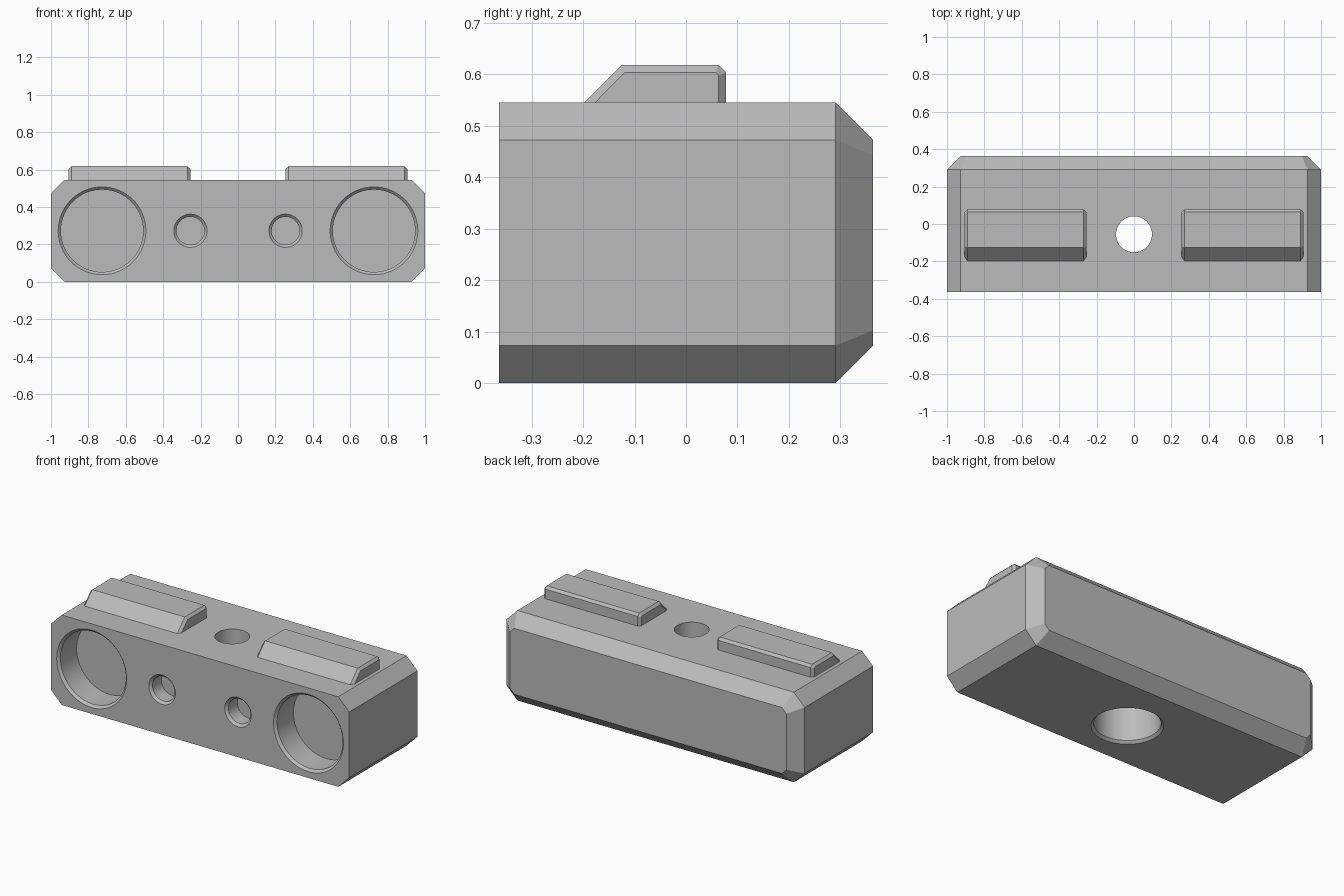
import bpy, bmesh, math
from mathutils import Matrix, Vector

if "Cube" in bpy.data.objects:
    bpy.data.objects.remove(bpy.data.objects["Cube"])

grey = bpy.data.materials.new("plain_grey")
grey.use_nodes = True
grey.diffuse_color = (0.5, 0.5, 0.5, 1)
grey.node_tree.nodes["Principled BSDF"].inputs["Base Color"].default_value = (0.5, 0.5, 0.5, 1)


def loft(name, rings):
    """Closed solid through rings that share one point count."""
    bm = bmesh.new()
    loops = [[bm.verts.new(p) for p in ring] for ring in rings]
    n = len(loops[0])
    for a, b in zip(loops, loops[1:]):
        for i in range(n):
            j = (i + 1) % n
            bm.faces.new((a[i], a[j], b[j], b[i]))
    bm.faces.new(loops[0])
    bm.faces.new(loops[-1])
    bmesh.ops.recalc_face_normals(bm, faces=bm.faces)
    mesh = bpy.data.meshes.new(name)
    bm.to_mesh(mesh)
    bm.free()
    mesh.materials.append(grey)
    obj = bpy.data.objects.new(name, mesh)
    bpy.context.collection.objects.link(obj)
    return obj


def octagon(y, half_w, half_h, cut):
    """Chamfered rectangle standing at depth y."""
    corners = []
    for sx, sz in ((1, 1), (-1, 1), (-1, -1), (1, -1)):
        pair = [(half_w, half_h - cut), (half_w - cut, half_h)]
        if sx * sz < 0:
            pair.reverse()
        corners += [(sx * x, y, MID + sz * z) for x, z in pair]
    return corners


def bore(target, origin, profile, turn=None):
    """Cut a stepped round hole; profile is (radius, depth) along the axis."""
    place = Matrix.Translation(Vector(origin)) @ (turn or Matrix())
    steps = [2 * math.pi * i / SIDES for i in range(SIDES)]
    cutter = loft("hole_cutter", [
        [place @ Vector((r * math.cos(a), r * math.sin(a), d)) for a in steps]
        for r, d in profile])
    cutter.hide_render = True
    mod = target.modifiers.new("hole", "BOOLEAN")
    mod.operation = "DIFFERENCE"
    mod.solver = "EXACT"
    mod.object = cutter
    bpy.context.view_layer.objects.active = target
    bpy.ops.object.modifier_apply(modifier=mod.name)
    bpy.data.objects.remove(cutter)


SIDES = 64
MID, HALF_H = 0.2727, 0.2727
FRONT, BACK = -0.3636, 0.3636
CH = 0.0727      # body chamfer
RIM = 0.0145     # small chamfer
TOP = 2 * HALF_H

# Body block: long edges and the whole back rim are chamfered
inner_cut = CH * (math.sqrt(2) - 1)
body = loft("body", [
    octagon(FRONT, 1, HALF_H, CH),
    octagon(BACK - CH, 1, HALF_H, CH),
    octagon(BACK, 1 - CH, HALF_H - CH, inner_cut)])

# Front sockets, large outside and small inside, with chamfered rims
into_front = Matrix.Rotation(-math.pi / 2, 4, "X")
for x, radius, depth in ((0.727, 0.22, 0.17), (0.2545, 0.0745, 0.1)):
    for side in (-1, 1):
        bore(body, (side * x, FRONT, MID),
             [(radius + 2 * RIM, -RIM), (radius, RIM), (radius, depth)], into_front)

# Vertical bolt hole with a wide counterbore from below
bore(body, (0, -0.055, 0),
     [(0.18 + 2 * RIM, -RIM), (0.18, RIM), (0.18, 0.36),
      (0.096, 0.36), (0.096, TOP + 0.1)])

# Top ridges: sloped front, chamfered ends and back edge
outer = [(-0.197, TOP), (-0.125, 0.618), (0.0635, 0.618), (0.078, 0.6035), (0.078, TOP)]
inset = [(-0.1765, TOP), (-0.119, 0.6035), (0.0575, 0.6035), (0.0635, 0.5975), (0.0635, TOP)]
ridges = []
for label, side in (("left", 1), ("right", -1)):
    sections = ((0.255, inset), (0.255 + RIM, outer), (0.905 - RIM, outer), (0.905, inset))
    ridges.append(loft(label + "_ridge",
                       [[(side * x, y, z) for y, z in prof] for x, prof in sections]))

# Smooth bores, crisp chamfers
bpy.ops.object.select_all(action="DESELECT")
for obj in [body] + ridges:
    obj.select_set(True)
bpy.context.view_layer.objects.active = body
bpy.ops.object.shade_smooth_by_angle(angle=math.radians(20))
